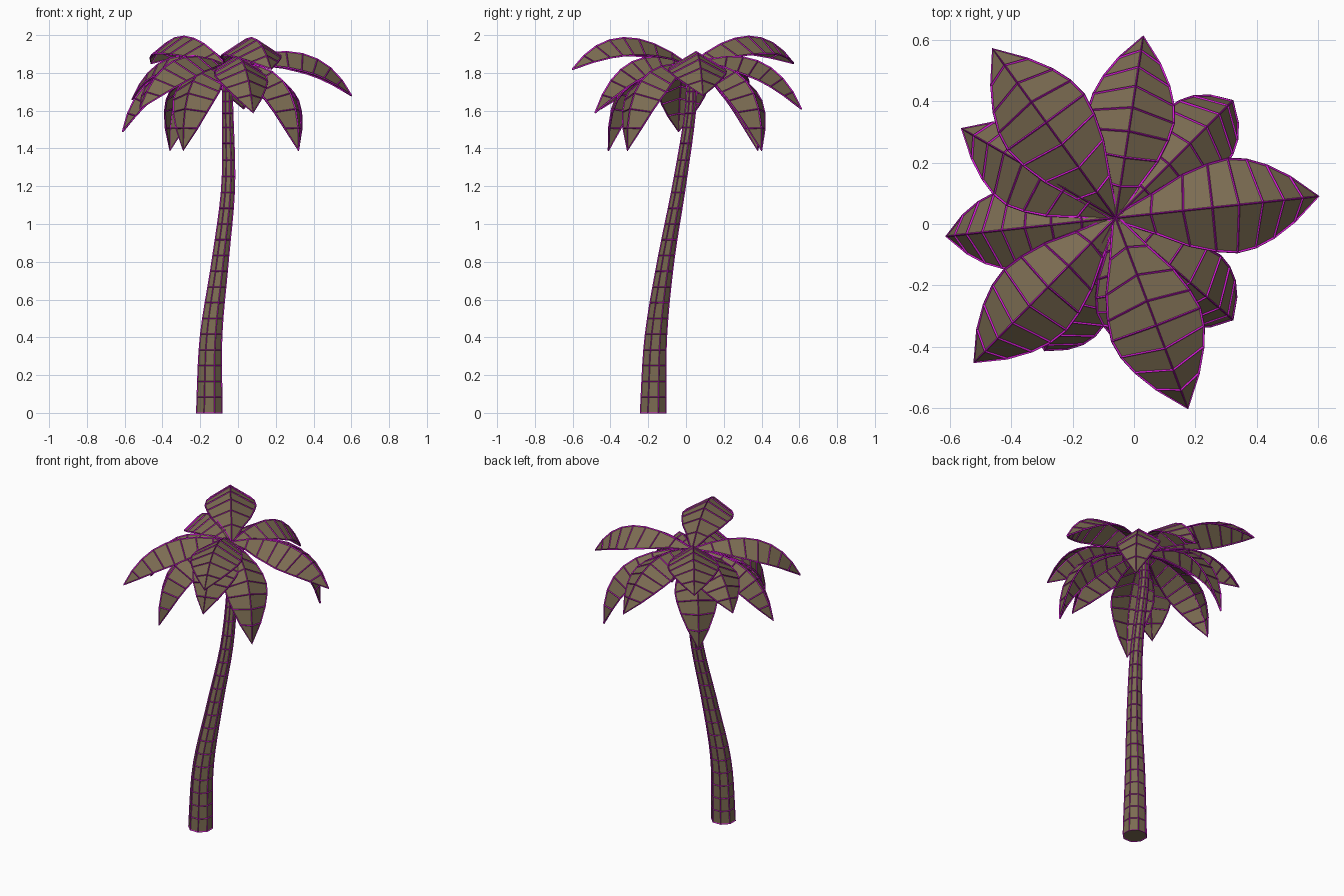
import bpy, bmesh, math
from mathutils import Vector

if "Cube" in bpy.data.objects:
    bpy.data.objects.remove(bpy.data.objects["Cube"])


def material(name, rgb):
    m = bpy.data.materials.new(name)
    m.diffuse_color = (*rgb, 1)
    m.use_nodes = True
    m.node_tree.nodes["Principled BSDF"].inputs["Base Color"].default_value = m.diffuse_color
    return m


SURFACE = material("olive_brown", (0.20, 0.15, 0.085))
LINES = material("magenta_lines", (0.65, 0.01, 0.65))


def finish(bm, name, thickness):
    """Make a flat-shaded object whose edges carry raised magenta strips."""
    bmesh.ops.recalc_face_normals(bm, faces=bm.faces)
    me = bpy.data.meshes.new(name)
    bm.to_mesh(me)
    bm.free()
    me.materials.append(SURFACE)
    me.materials.append(LINES)
    ob = bpy.data.objects.new(name, me)
    bpy.context.collection.objects.link(ob)
    w = ob.modifiers.new("edge_strips", 'WIREFRAME')
    w.thickness = thickness
    w.use_replace = False
    w.use_boundary = True
    w.use_even_offset = False
    w.material_offset = 1
    return ob


def catmull(pts, u):
    i = min(int(u), len(pts) - 2)
    t = u - i
    b, c = pts[i], pts[i + 1]
    a = pts[i - 1] if i > 0 else b * 2 - c
    d = pts[i + 2] if i + 2 < len(pts) else c * 2 - b
    return 0.5 * (2 * b + (c - a) * t + (2 * a - 5 * b + 4 * c - d) * t * t
                  + (3 * b - a - 3 * c + d) * t ** 3)


# Trunk: curved, tapering, eight sides (x, y, z, radius)
TRUNK = [Vector(p) for p in (
    (-0.152, -0.174, 0.0, 0.073), (-0.143, -0.160, 0.4, 0.061),
    (-0.095, -0.108, 0.8, 0.046), (-0.052, -0.037, 1.2, 0.036),
    (-0.055, 0.023, 1.6, 0.029), (-0.060, 0.025, 1.84, 0.026))]
RINGS, SIDES = 24, 8
bm = bmesh.new()
rings = []
for r in range(RINGS + 1):
    x, y, z, rad = catmull(TRUNK, r / RINGS * (len(TRUNK) - 1))
    rings.append([bm.verts.new((x + rad * math.cos((k + .5) * math.tau / SIDES),
                                y + rad * math.sin((k + .5) * math.tau / SIDES), z))
                  for k in range(SIDES)])
for a, b in zip(rings, rings[1:]):
    for k in range(SIDES):
        n = (k + 1) % SIDES
        bm.faces.new((a[k], a[n], b[n], b[k]))
bm.faces.new(rings[0][::-1])
bm.faces.new(rings[-1])
finish(bm, "trunk", 0.008)

# Fronds: folded leaf swept along an arching midrib
CROWN = Vector((-0.06, 0.02, 1.84))
HALF_WIDTHS = (0.012, 0.075, 0.135, 0.165, 0.178, 0.167, 0.138, 0.086, 0.0)
FOLD = math.radians(31)


def frond(name, tip, reach, lift, width=1.0):
    tip = Vector(tip)
    ctrl = CROWN.lerp(tip, reach)
    ctrl.z = CROWN.z + lift
    out = Vector((tip.x - CROWN.x, tip.y - CROWN.y, 0)).normalized()
    side = Vector((-out.y, out.x, 0))
    bm = bmesh.new()
    rows = []
    last = len(HALF_WIDTHS) - 1
    for i, w in enumerate(HALF_WIDTHS):
        t = i / last
        mid = CROWN * (1 - t) ** 2 + ctrl * 2 * t * (1 - t) + tip * t * t
        tangent = (ctrl - CROWN) * (1 - t) + (tip - ctrl) * t
        up = tangent.cross(side).normalized()
        w *= width
        drop = up * w * math.sin(FOLD)
        span = side * w * math.cos(FOLD)
        m = bm.verts.new(mid)
        if i == last:
            rows.append((m, m, m))
        else:
            rows.append((bm.verts.new(mid + span - drop), m,
                         bm.verts.new(mid - span - drop)))
    for a, b in zip(rows, rows[1:]):
        for j in (0, 1):
            bm.faces.new(dict.fromkeys((a[j], a[j + 1], b[j + 1], b[j])))
    finish(bm, name, 0.010)


# Upper tier
for i, tip in enumerate([(-0.46, 0.57, 1.85), (0.175, -0.60, 1.82)]):
    frond(f"upper_frond_{i + 1}", tip, 0.63, 0.30)

# Middle tier
for i, tip in enumerate([(0.60, 0.09, 1.68), (0.03, 0.61, 1.61), (-0.56, 0.31, 1.66),
                         (-0.52, -0.45, 1.61), (0.08, -0.48, 1.59)]):
    frond(f"middle_frond_{i + 1}", tip, 0.72, 0.16 if i else 0.20, 0.92 if i else 1.0)

# Lower drooping tier
for i, tip in enumerate([(0.32, 0.40, 1.39), (-0.36, 0.38, 1.39), (-0.61, -0.04, 1.49),
                         (-0.29, -0.41, 1.39), (0.32, -0.31, 1.39)]):
    frond(f"lower_frond_{i + 1}", tip, 0.85 if i == 2 else 1.06, 0.06, 0.85)
